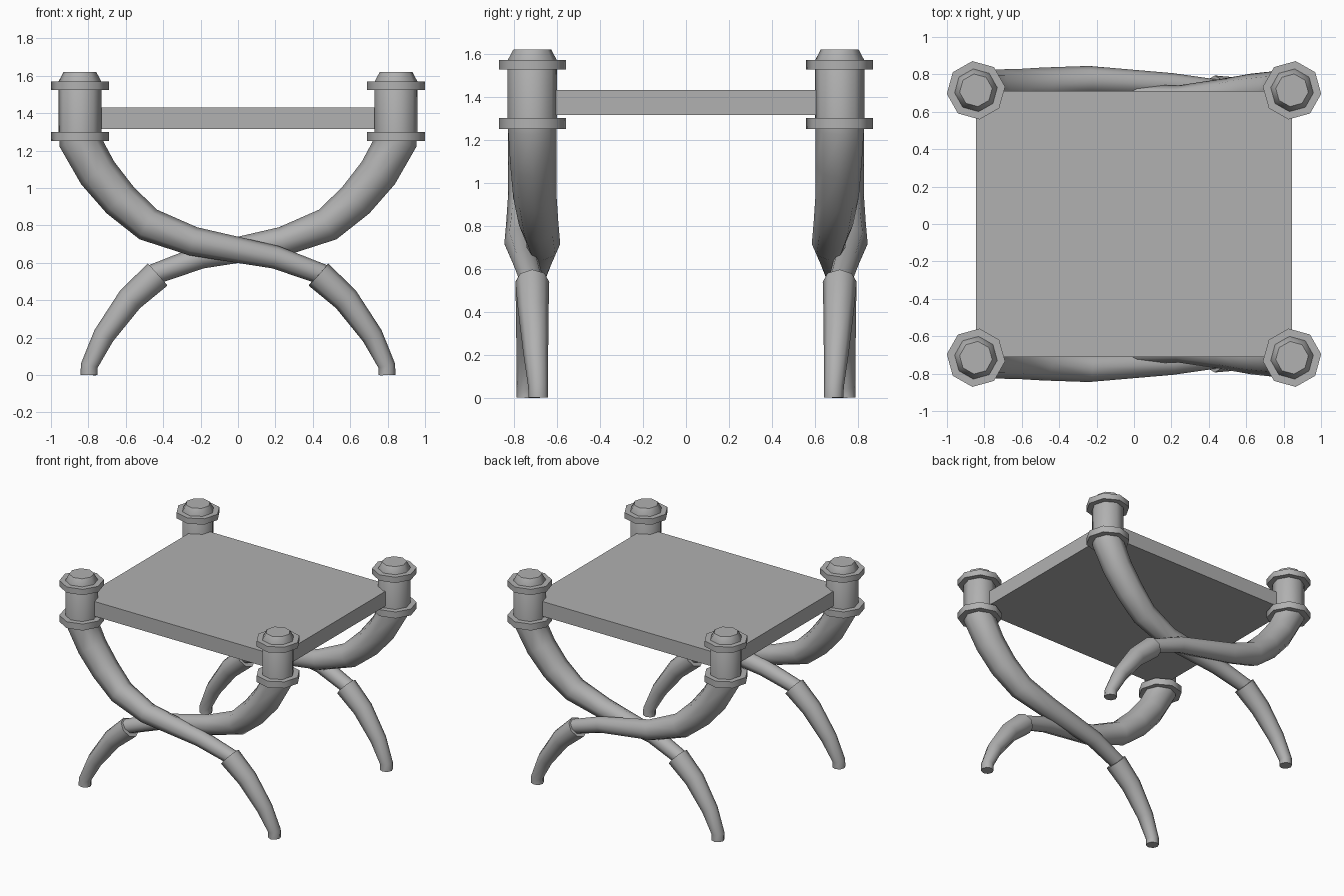
import bpy, bmesh
from math import cos, sin, pi, radians
from mathutils import Vector

if "Cube" in bpy.data.objects:
    bpy.data.objects.remove(bpy.data.objects["Cube"])

SIDES = 8
PX, PY = 0.845, 0.715      # post centre

# darker grey for every part
GREY = bpy.data.materials.new("dark_grey")
GREY.diffuse_color = (0.44, 0.44, 0.44, 1)
GREY.use_nodes = True
GREY.node_tree.nodes["Principled BSDF"].inputs["Base Color"].default_value = GREY.diffuse_color


def finish(name, bm, limit):
    """Fix normals, smooth below the angle limit, and link the object."""
    bmesh.ops.recalc_face_normals(bm, faces=bm.faces[:])
    for f in bm.faces:
        f.smooth = True
    for e in bm.edges:
        e.smooth = e.calc_face_angle(0) < radians(limit)
    me = bpy.data.meshes.new(name)
    bm.to_mesh(me)
    bm.free()
    me.materials.append(GREY)
    ob = bpy.data.objects.new(name, me)
    bpy.context.collection.objects.link(ob)


def skin(name, loops, limit):
    """Join rings of points into a closed tube with flat ends."""
    bm = bmesh.new()
    rings = [[bm.verts.new(p) for p in loop] for loop in loops]
    for a, b in zip(rings, rings[1:]):
        for i in range(SIDES):
            j = (i + 1) % SIDES
            bm.faces.new((a[i], a[j], b[j], b[i]))
    bm.faces.new(rings[0])
    bm.faces.new(rings[-1])
    finish(name, bm, limit)


def turned(name, sx, sy, profile, limit):
    """Eight-sided turned part on a corner post; profile is (radius, z)."""
    turn = -radians(7) * sx * sy
    angles = [turn + 2 * pi * i / SIDES for i in range(SIDES)]
    skin(name, [[(sx * PX + r * cos(a), sy * PY + r * sin(a), z) for a in angles]
                for r, z in profile], limit)


def tube(name, path, flip, sy):
    """Tapered tube along (x, y offset, z, radius); flip gives the crossing leg."""
    pts = [Vector((flip * x, sy * (PY + flip * dy), z)) for x, dy, z, r in path]
    loops = []
    for i, p in enumerate(pts):
        before, after = pts[max(i - 1, 0)], pts[min(i + 1, len(pts) - 1)]
        t = Vector()
        if i > 0:
            t += (p - before).normalized()
        if i < len(pts) - 1:
            t += (after - p).normalized()
        t.normalize()
        n = t.cross(Vector((0, 1, 0))).normalized()
        b = t.cross(n)
        r = path[i][3]
        loops.append([p + r * (cos(2 * pi * k / SIDES) * n + sin(2 * pi * k / SIDES) * b)
                      for k in range(SIDES)])
    skin(name, loops, 50)


# seat slab
bm = bmesh.new()
bmesh.ops.create_cube(bm, size=1)
for v in bm.verts:
    v.co = (v.co.x * 1.69, v.co.y * 1.42, 1.3725 + v.co.z * 0.115)
finish("seat", bm, 30)

# leg paths: x, outward y offset from the post line, z, radius
UPPER = [(-0.845, 0, 1.29, 0.112), (-0.845, 0, 1.25, 0.113), (-0.75, 0.005, 1.08, 0.107),
         (-0.63, 0.012, 0.935, 0.101), (-0.48, 0.03, 0.805, 0.092), (-0.24, 0.052, 0.715, 0.078),
         (0.2, 0.03, 0.63, 0.062), (0.46, 0.0, 0.535, 0.055)]
LOWER = [(0.43, 0.0, 0.537, 0.079), (0.577, -0.005, 0.405, 0.071),
         (0.718, -0.016, 0.21, 0.058), (0.795, -0.027, 0.05, 0.046), (0.796, -0.028, 0, 0.046)]

for sy, end in ((-1, "front"), (1, "back")):
    for s, side in ((-1, "left"), (1, "right")):
        tag = f"{end}_{side}"
        # corner post with bevelled cap and two collars
        turned(tag + "_post", s, sy, [(0.115, 1.25), (0.115, 1.57), (0.088, 1.62)], 46)
        for part, z0, z1 in (("lower", 1.25, 1.3), ("upper", 1.525, 1.57)):
            turned(f"{tag}_{part}_collar", s, sy, [(0.157, z0), (0.157, z1)], 50)
        # crossing curved leg and its sleeve-like foot
        tube(tag + "_upper_leg", UPPER, -s, sy)
        tube(tag + "_foot", LOWER, -s, sy)
